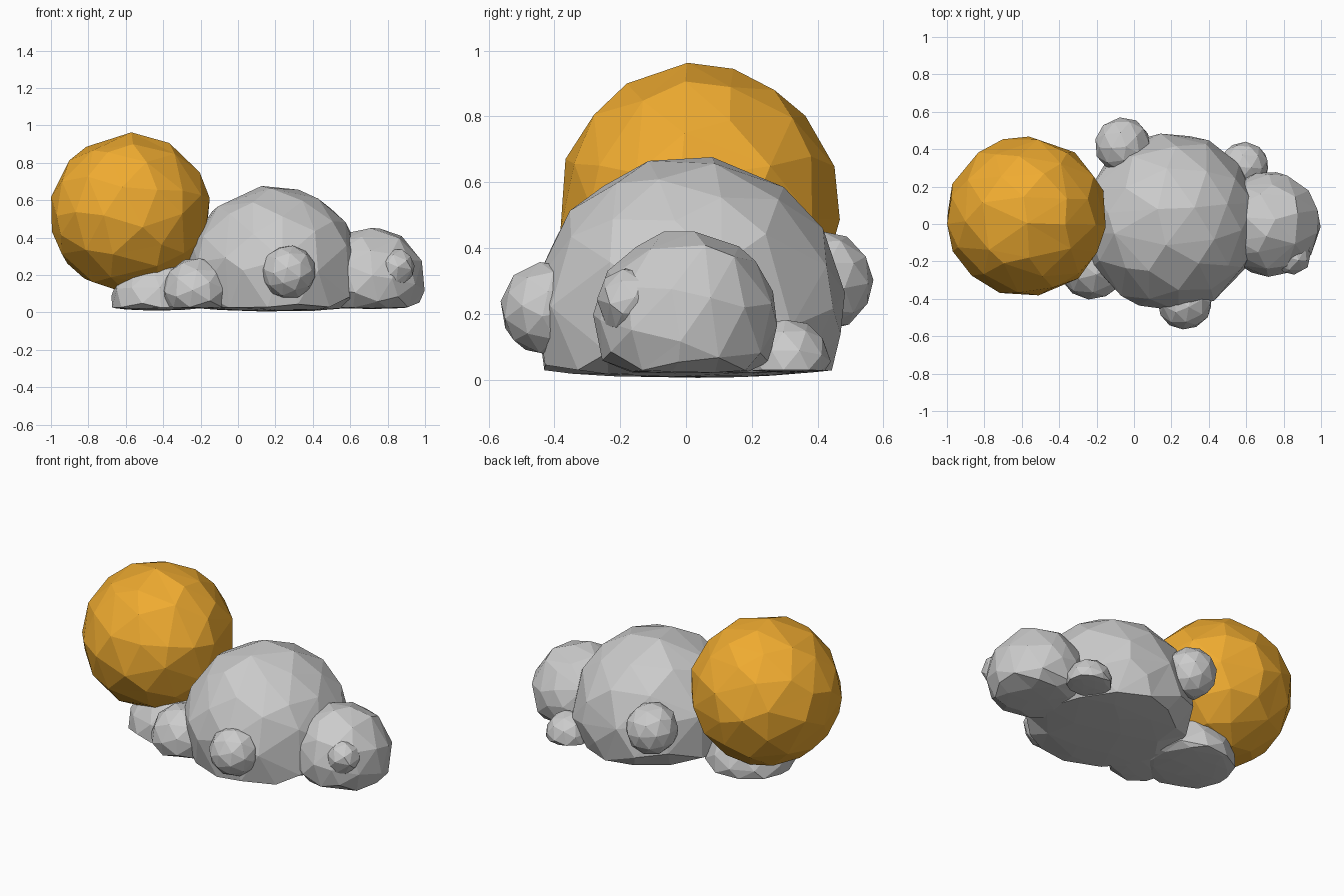
import bpy
import random
from mathutils import Euler, Vector

if "Cube" in bpy.data.objects:
    bpy.data.objects.remove(bpy.data.objects["Cube"])

random.seed(7)
FLOOR = 0.03

def blob(name, centre, radii, subdiv, ratio=1.0, flatten=True):
    """Faceted irregular ball; anything below the floor is pressed nearly flat."""
    bpy.ops.mesh.primitive_ico_sphere_add(subdivisions=subdiv, radius=1.0)
    ob = bpy.context.object
    ob.name = name
    turn = Euler([random.uniform(0, 6.28) for _ in range(3)]).to_matrix()
    for v in ob.data.vertices:
        wobble = Vector([random.uniform(-0.04, 0.04) for _ in range(3)])
        v.co = turn @ (v.co + wobble).normalized() * random.uniform(1.0, 1.02)
    # Reduce to large irregular facets
    if ratio < 1.0:
        mod = ob.modifiers.new("facets", 'DECIMATE')
        mod.ratio = ratio
        bpy.ops.object.modifier_apply(modifier=mod.name)
    for v in ob.data.vertices:
        p = Vector([c + r * k for c, r, k in zip(centre, radii, v.co)])
        if flatten and p.z < FLOOR:
            p.z = max(0.0, FLOOR + (p.z - FLOOR) * 0.08)
        v.co = p
    for f in ob.data.polygons:
        f.use_smooth = False
    return ob

# Sun
sun = blob("sun", (-0.575, 0.04, 0.53), (0.425, 0.42, 0.42), 3, 0.42, False)
mat = bpy.data.materials.new("sun_orange")
mat.diffuse_color = (0.87, 0.41, 0.03, 1)
mat.use_nodes = True
mat.node_tree.nodes["Principled BSDF"].inputs["Base Color"].default_value = mat.diffuse_color
sun.data.materials.append(mat)

# Cloud puffs: name, centre, radius, subdivisions, facet ratio
puffs = [
    ("cloud_main", (0.195, 0.01, 0.20), 0.47, 3, 0.42),
    ("cloud_right", (0.72, 0.0, 0.175), 0.275, 3, 0.35),
    ("cloud_left", (-0.43, -0.02, 0.045), 0.25, 3, 0.35),
    ("cloud_front_left", (-0.22, -0.22, 0.11), 0.185, 2, 1.0),
    ("cloud_puff_front", (0.27, -0.42, 0.215), 0.145, 2, 1.0),
    ("cloud_puff_back", (-0.06, 0.42, 0.30), 0.15, 2, 1.0),
    ("cloud_puff_back_right", (0.59, 0.31, 0.055), 0.13, 2, 1.0),
    ("cloud_puff_small", (0.845, -0.17, 0.24), 0.10, 2, 0.7),
]
for name, centre, r, subdiv, ratio in puffs:
    blob(name, centre, (r, r, r), subdiv, ratio)
